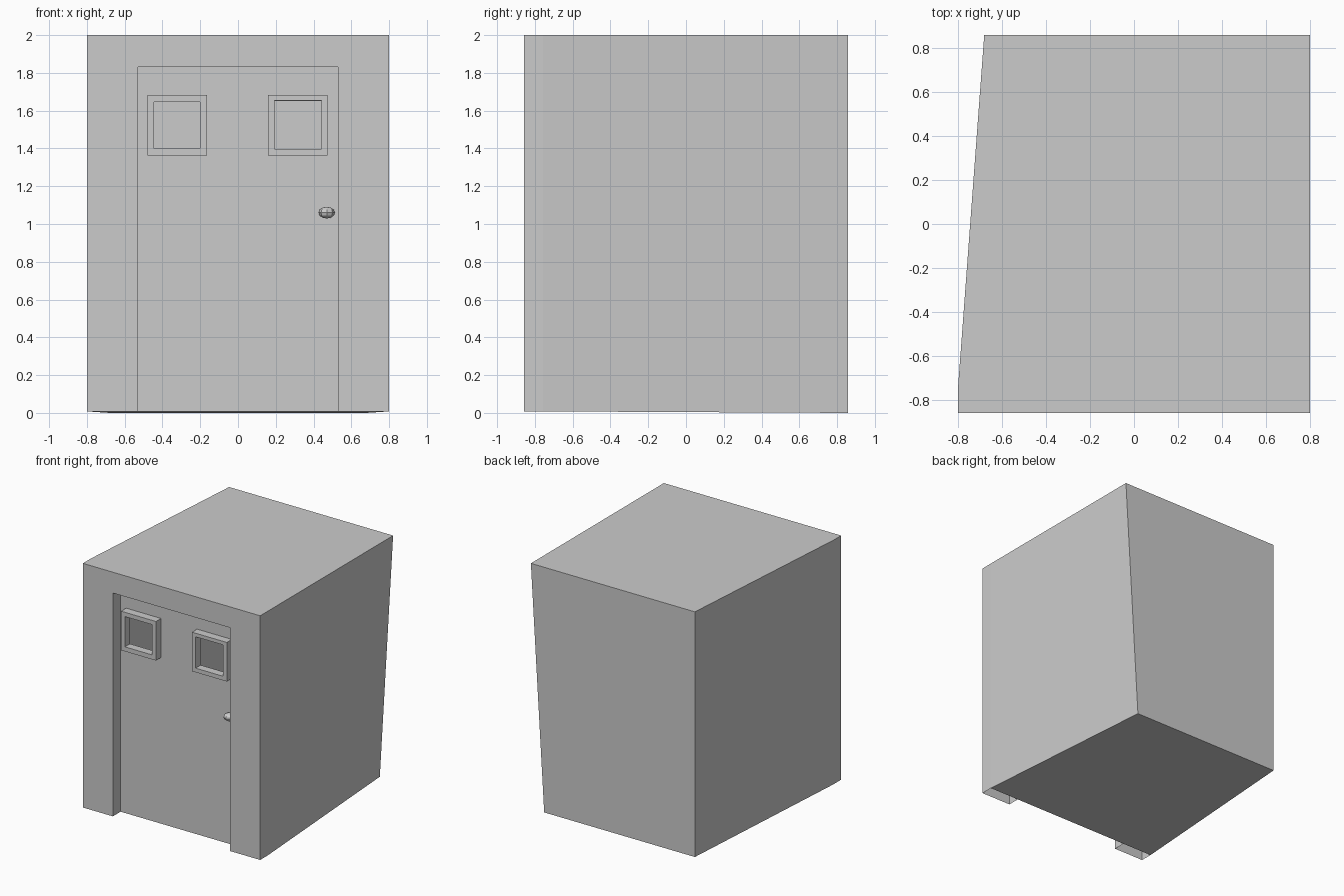
import bpy
from math import pi

if "Cube" in bpy.data.objects:
    bpy.data.objects.remove(bpy.data.objects["Cube"])

YF, YD, YB = -0.857, -0.757, 0.857    # frame front, door plane, back wall
Z0, TOP = 0.008, 2.0                  # front bottom edge, roof
DX, DZ = 0.53, 1.83                   # doorway half width and height


def add_mesh(name, quads):
    """Make an object from corner loops, welding shared corners."""
    index, faces = {}, []
    for quad in quads:
        faces.append([index.setdefault(tuple(round(c, 4) for c in p), len(index))
                      for p in quad])
        faces[-1] = list(faces[-1])
    mesh = bpy.data.meshes.new(name)
    mesh.from_pydata(list(index), [], faces)
    obj = bpy.data.objects.new(name, mesh)
    bpy.context.collection.objects.link(obj)
    return obj


def panel(xs, zs, y, holes=()):
    """Front-facing wall as a grid of cells, leaving out the holes."""
    quads = []
    for i in range(len(xs) - 1):
        for j in range(len(zs) - 1):
            if (i, j) not in holes:
                a, b, c, d = xs[i], xs[i + 1], zs[j], zs[j + 1]
                quads.append([(a, y, c), (b, y, c), (b, y, d), (a, y, d)])
    return quads


def loop(rect, y):
    a, b, c, d = rect
    return [(a, y, c), (b, y, c), (b, y, d), (a, y, d)]


def bridge(p, q):
    """Quads joining two four-sided loops."""
    return [[p[i], p[(i + 1) % 4], q[(i + 1) % 4], q[i]] for i in range(4)]


# Tapered cabin: the front collar is straight, the rear leans inward
f0 = [(-0.8, YF, Z0), (0.8, YF, Z0), (0.8, YF, TOP), (-0.8, YF, TOP)]
f1 = [(x, YD, z) for x, _, z in f0]
back = [(-0.68, YB, 0), (0.68, YB, 0), (0.8, YB, TOP), (-0.68, YB, TOP)]
collar = [q[::-1] for q in bridge(f0, f1)[1:]]    # open under the door posts
body = [q[::-1] for q in bridge(f1, back)]
add_mesh("cabin_walls", [q[::-1] for q in collar + body] + [back[::-1]])

# Door surround: front face plus the sides and head of the doorway
surround = panel([-0.8, -DX, DX, 0.8], [Z0, DZ, TOP], YF, {(1, 0)})
door_rect = (-DX, DX, Z0, DZ)
surround += [q[::-1] for q in bridge(loop(door_rect, YF), loop(door_rect, YD))[1:]]
add_mesh("door_surround", surround)

# Recessed door with two open windows
w_out = [(-0.48, -0.165, 1.363, 1.682), (0.16, 0.475, 1.363, 1.682)]
w_in = [(-0.445, -0.2, 1.4, 1.647), (0.193, 0.442, 1.397, 1.653)]
xs = [-DX, w_in[0][0], w_in[0][1], w_in[1][0], w_in[1][1], DX]
add_mesh("door", panel(xs, [Z0, 1.398, 1.65, DZ], YD, {(1, 1), (3, 1)}))

# Raised window frames
YW = YD - 0.065
for side, o, n in zip(("left", "right"), w_out, w_in):
    quads = bridge(loop(o, YD), loop(o, YW))
    quads += bridge(loop(o, YW), loop(n, YW))
    quads += bridge(loop(n, YW), loop(n, YD))
    add_mesh(side + "_window_frame", quads)

# Low-poly door knob
bpy.ops.mesh.primitive_uv_sphere_add(segments=8, ring_count=6, radius=1,
                                     location=(0.47, YD - 0.03, 1.06))
knob = bpy.context.object
knob.name = "door_knob"
knob.scale = (0.043, 0.04, 0.031)
